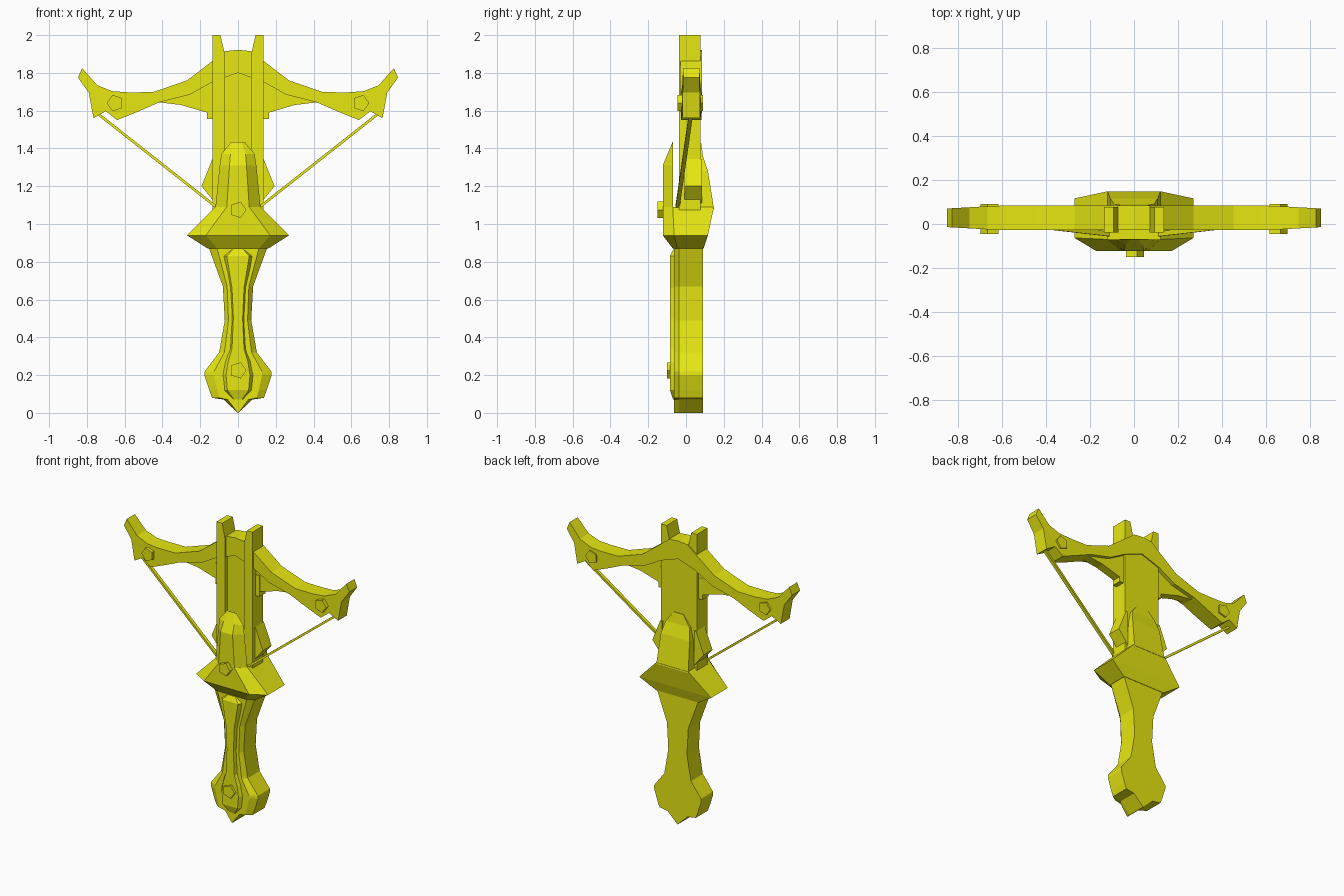
import bpy, bmesh, math
from mathutils import Vector

mat = bpy.data.materials.new("yellow")
mat.diffuse_color = (0.8, 0.8, 0.006, 1)


def finish(name, bm):
    bmesh.ops.recalc_face_normals(bm, faces=bm.faces)
    me = bpy.data.meshes.new(name)
    bm.to_mesh(me)
    bm.free()
    me.materials.append(mat)
    ob = bpy.data.objects.new(name, me)
    bpy.context.collection.objects.link(ob)
    return ob


def bridge(bm, rings):
    """Skin a series of equal-length point rings and cap both ends."""
    vs = [[bm.verts.new(p) for p in r] for r in rings]
    n = len(vs[0])
    for a, b in zip(vs, vs[1:]):
        for i in range(n):
            j = (i + 1) % n
            bm.faces.new((a[i], a[j], b[j], b[i]))
    bm.faces.new(vs[0])
    bm.faces.new(vs[-1])


def loft(name, sections):
    """Sections (z, half outline of (x, y)) mirrored across x."""
    bm = bmesh.new()
    rings = []
    for z, half in sections:
        ring = [(x, y, z) for x, y in half]
        ring += [(-x, y, z) for x, y in reversed(half)]
        rings.append(ring)
    bridge(bm, rings)
    return finish(name, bm)


def prism(name, pts, y0, y1, pair=False):
    """Front outline (x, z) pulled from y0 to y1, optionally on both sides."""
    bm = bmesh.new()
    for s in ((1, -1) if pair else (1,)):
        bridge(bm, [[(s * x, y, z) for x, z in pts] for y in (y0, y1)])
    return finish(name, bm)


def pentagon(cx, cz, r=0.045):
    return [(cx + r * math.cos(i * math.tau / 5), cz + r * math.sin(i * math.tau / 5))
            for i in range(5)]


# grip with pommel
grip = [(0.0, 0.002), (0.07, 0.075), (0.08, 0.137), (0.12, 0.152), (0.20, 0.178),
        (0.22, 0.176), (0.32, 0.10), (0.49, 0.07), (0.67, 0.08), (0.88, 0.157)]
loft("grip", [(z, [(w * 0.72, -0.064), (w, -0.038), (w, 0.09)]) for z, w in grip])

# raised inlay on the front of the grip
inlay = [(0.07, 0.03), (0.12, 0.08), (0.20, 0.09), (0.27, 0.075), (0.34, 0.045),
         (0.50, 0.035), (0.66, 0.045), (0.83, 0.085), (0.865, 0.04)]
loft("grip_inlay", [(z, [(w * 0.7, -0.085 if 0.1 < z < 0.85 else -0.068), (w, -0.05)])
                    for z, w in inlay])

# flared guard
loft("guard", [
    (0.87, [(0.11, -0.07), (0.16, -0.045), (0.16, 0.093)]),
    (0.94, [(0.17, -0.123), (0.27, -0.063), (0.27, 0.116)]),
    (1.09, [(0.06, -0.123), (0.12, -0.07), (0.12, 0.148)])])

# front and back tongues above the guard
loft("front_tongue", [
    (1.08, [(0.06, -0.123), (0.12, -0.07)]),
    (1.31, [(0.045, -0.123), (0.097, -0.07)]),
    (1.37, [(0.04, -0.098), (0.088, -0.07)]),
    (1.435, [(0.02, -0.071), (0.035, -0.068)])])
loft("back_tongue", [
    (1.08, [(0.12, 0.148), (0.12, 0.06)]),
    (1.28, [(0.108, 0.116), (0.108, 0.06)]),
    (1.36, [(0.09, 0.09), (0.09, 0.06)]),
    (1.43, [(0.035, 0.08), (0.035, 0.06)])])

# stock plate and its two rails
prism("stock_plate", [(-0.08, 1.05), (0.08, 1.05), (0.08, 1.85), (-0.08, 1.85)], -0.012, 0.076)
prism("rails", [(0.07, 1.05), (0.135, 1.05), (0.135, 2.0), (0.093, 2.0), (0.07, 1.9)],
      -0.038, 0.076, pair=True)

# wedges beside the stock and small brackets below the bow
prism("side_wedges", [(0.12, 1.11), (0.193, 1.2), (0.135, 1.345), (0.12, 1.345)],
      -0.008, 0.085, pair=True)
prism("bow_brackets", [(0.13, 1.557), (0.165, 1.557), (0.165, 1.7), (0.13, 1.7)],
      -0.005, 0.06, pair=True)

# bow, thinner toward the tips
right = [(0.07, 1.915), (0.13, 1.867), (0.27, 1.76), (0.45, 1.698), (0.58, 1.697),
         (0.665, 1.703), (0.745, 1.735), (0.825, 1.825), (0.847, 1.775), (0.79, 1.695),
         (0.765, 1.56), (0.70, 1.597), (0.64, 1.55), (0.525, 1.597), (0.415, 1.645),
         (0.255, 1.685), (0.13, 1.755)]
outline = [(0, 1.922)] + right + [(0, 1.80)] + [(-x, z) for x, z in reversed(right)]
bow = prism("bow", outline, -0.028, 0.084)
for v in bow.data.vertices:
    t = max(0, abs(v.co.x) - 0.6) / 0.25
    v.co.y = 0.028 + (v.co.y - 0.028) * (1 - 0.25 * t)

# thin web under each bow arm
prism("bow_webs", [(0.12, 1.76), (0.255, 1.69), (0.43, 1.646), (0.30, 1.63),
                   (0.165, 1.59), (0.12, 1.59)], 0.0, 0.058, pair=True)

# five-sided studs
prism("bow_studs", pentagon(0.65, 1.64), -0.046, 0.09, pair=True)
prism("guard_stud", pentagon(0, 1.075), -0.15, -0.11)
prism("pommel_stud", pentagon(0, 0.225), -0.101, -0.07)

# bowstring, one straight run per side
bm = bmesh.new()
for s in (1, -1):
    a, b = Vector((s * 0.75, 0.027, 1.59)), Vector((s * 0.115, -0.045, 1.09))
    n = Vector((s * 0.62, 0, -0.78)) * 0.007
    d = Vector((0, 0.011, 0))
    bridge(bm, [[p - n - d, p + n - d, p + n + d, p - n + d] for p in (a, b)])
finish("bowstring", bm)
